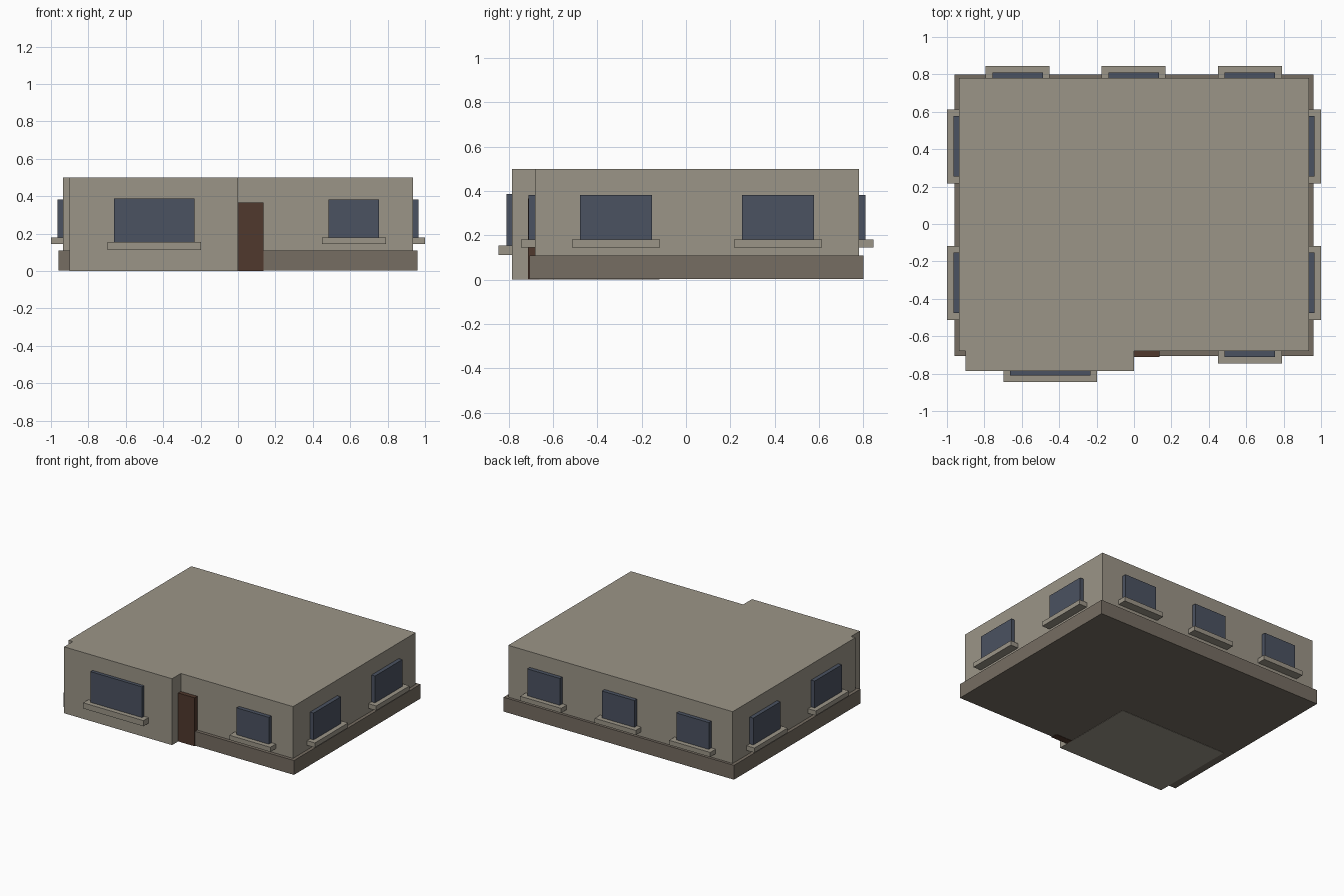
import bpy
import bmesh
from mathutils import Matrix, Vector

cube = bpy.data.objects.get("Cube")
if cube:
    bpy.data.objects.remove(cube, do_unlink=True)


def material(name, rgb):
    mat = bpy.data.materials.new(name)
    mat.use_nodes = True
    mat.diffuse_color = (*rgb, 1)
    bsdf = mat.node_tree.nodes["Principled BSDF"]
    bsdf.inputs["Base Color"].default_value = (*rgb, 1)
    bsdf.inputs["Roughness"].default_value = 0.8
    return mat


STONE = material("warm grey wall", (0.33, 0.30, 0.245))
PLINTH = material("dark taupe base", (0.181, 0.153, 0.122))
GLASS = material("slate blue glass", (0.070, 0.084, 0.119))
WOOD = material("dark brown door", (0.080, 0.040, 0.026))


def box(name, x, y, z, mat):
    """Box from its (min, max) range along each axis."""
    lo, hi = (Vector(c) for c in zip(x, y, z))
    bm = bmesh.new()
    bmesh.ops.create_cube(bm, size=1, matrix=Matrix.Translation((lo + hi) / 2)
                          @ Matrix.Diagonal((*(hi - lo), 1)))
    mesh = bpy.data.meshes.new(name)
    bm.to_mesh(mesh)
    bm.free()
    mesh.materials.append(mat)
    obj = bpy.data.objects.new(name, mesh)
    bpy.context.collection.objects.link(obj)
    return obj


WALL_X, FRONT, BACK, BAY, ROOF = 0.935, -0.68, 0.78, -0.785, 0.5

# Plinth, and walls merged with the projecting bay
box("base", (-0.96, 0.96), (-0.705, 0.80), (0.002, 0.11), PLINTH)
walls = box("walls", (-WALL_X, WALL_X), (FRONT, BACK), (0.05, ROOF), STONE)
bay = box("bay", (-0.90, 0), (BAY, -0.12), (0, ROOF), STONE)
union = walls.modifiers.new("join bay", "BOOLEAN")
union.operation = "UNION"
union.solver = "EXACT"
union.object = bay
bpy.context.view_layer.objects.active = walls
bpy.ops.object.modifier_apply(modifier=union.name)
bpy.data.objects.remove(bay, do_unlink=True)

# Door beside the bay
box("door", (0, 0.137), (-0.712, FRONT + 0.02), (0, 0.365), WOOD)


def window(name, axis, wall, side, centre, width, glass_z, sill_z):
    """Glass block and wider sill, standing out from a wall facing +/- axis."""
    for part, reach, extra, z, mat in (("glass", 0.03, 0, glass_z, GLASS),
                                       ("sill", 0.065, 0.036, sill_z, STONE)):
        out = sorted((wall - side * 0.02, wall + side * reach))
        half = width / 2 + extra
        along = (centre - half, centre + half)
        x, y = (out, along) if axis == "x" else (along, out)
        box(f"{name}_{part}", x, y, z, mat)


GLASS_Z, SILL_Z = (0.18, 0.382), (0.145, 0.18)

# Front windows
window("bay_window", "y", BAY + 0.005, -1, -0.448, 0.43, (0.155, 0.386), (0.112, 0.155))
window("front_window", "y", FRONT, -1, 0.62, 0.27, GLASS_Z, SILL_Z)

# Back windows
for i, x in enumerate((-0.622, -0.002, 0.62)):
    window(f"back_window_{i + 1}", "y", BACK, 1, x, 0.27, GLASS_Z, SILL_Z)

# Side windows, mirrored
for label, side in (("left", 1), ("right", -1)):
    for place, y in (("front", -0.315), ("rear", 0.415)):
        window(f"{label}_{place}_window", "x", side * WALL_X, side, y, 0.324,
               GLASS_Z, SILL_Z)
